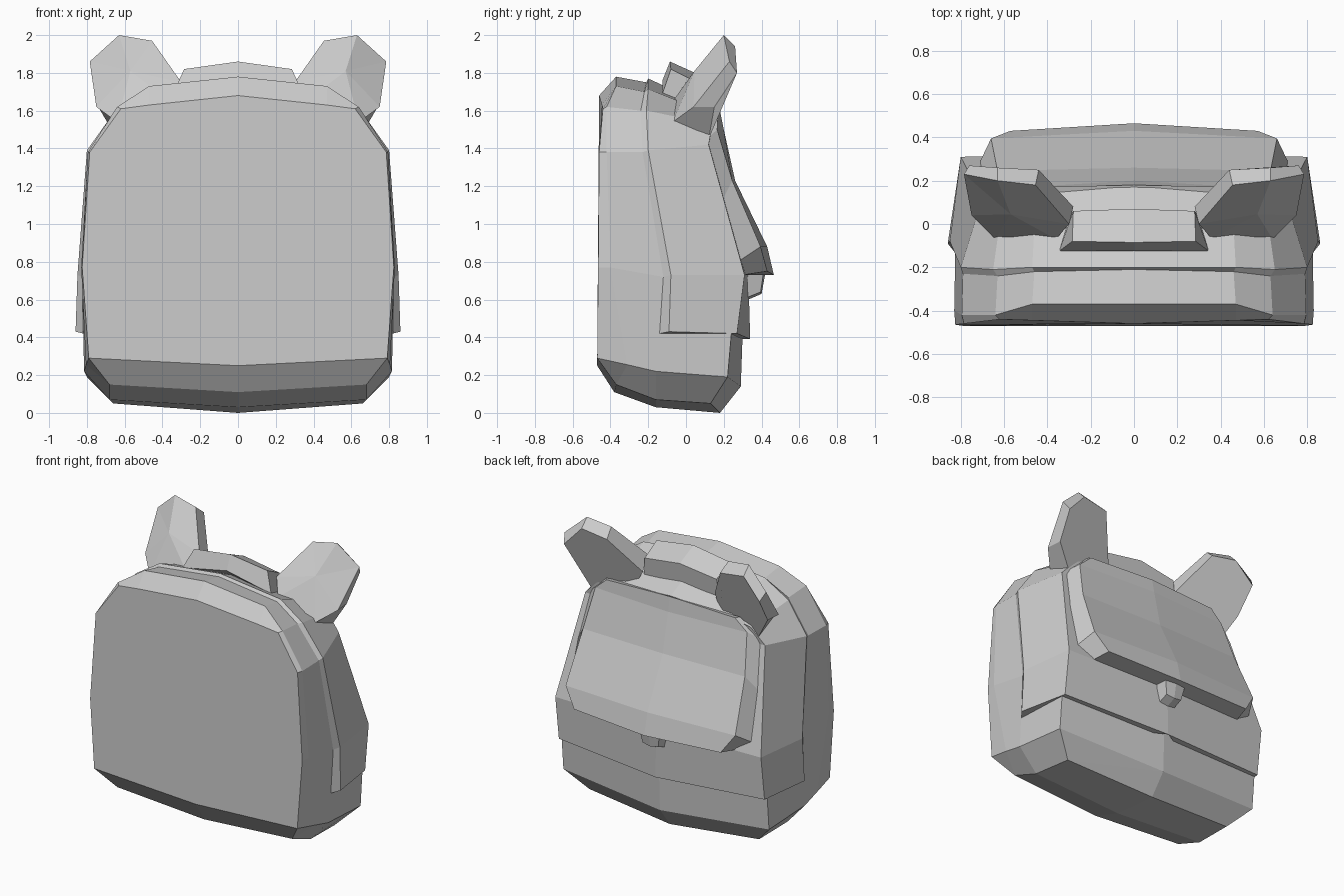
import bpy, bmesh


def loft(name, rings, closed=False, caps=(), end_caps=()):
    """Skin between point rows for the +x half, then mirror across x = 0.
    caps: rows to fill; end_caps: column indices to fill across rows."""
    bm = bmesh.new()
    rows = [[bm.verts.new(p) for p in r] for r in rings]
    n = len(rows[0])
    for a, b in zip(rows, rows[1:]):
        for i in range(n if closed else n - 1):
            j = (i + 1) % n
            bm.faces.new((a[i], a[j], b[j], b[i]))
    for c in caps:
        bm.faces.new(rows[c])
    for c in end_caps:
        bm.faces.new([r[c] for r in rows])
    bmesh.ops.remove_doubles(bm, verts=bm.verts, dist=0.0005)
    bmesh.ops.mirror(bm, geom=bm.verts[:] + bm.edges[:] + bm.faces[:],
                     axis='X', merge_dist=0.0005)
    bmesh.ops.remove_doubles(bm, verts=bm.verts, dist=0.0005)
    bmesh.ops.recalc_face_normals(bm, faces=bm.faces)
    me = bpy.data.meshes.new(name)
    bm.to_mesh(me)
    bm.free()
    ob = bpy.data.objects.new(name, me)
    bpy.context.collection.objects.link(ob)
    return ob


# Main body with chamfered base: rows run bottom centre -> side -> top centre
loft("body", [
    [(0, -.47, .25), (.79, -.47, .29), (.79, -.47, .29), (.825, -.465, .77),
     (.785, -.46, 1.38), (.62, -.44, 1.61), (.47, -.445, 1.63), (0, -.46, 1.68)],
    [(0, -.38, .11), (.68, -.37, .15), (.805, -.31, .255), (.83, -.40, .77),
     (.795, -.42, 1.38), (.64, -.42, 1.62), (.47, -.37, 1.73), (0, -.37, 1.78)],
    [(0, -.16, .03), (.68, -.16, .07), (.815, -.16, .22), (.825, -.12, .72),
     (.79, -.23, 1.38), (.63, -.24, 1.60), (.46, -.22, 1.70), (0, -.21, 1.75)],
    [(0, .18, 0), (.66, .13, .05), (.80, .22, .19), (.80, .24, .42),
     (.68, .10, 1.38), (.58, .10, 1.48), (.44, .10, 1.54), (0, .10, 1.58)],
    [(0, .29, .14)] * 3 + [(0, .30, .42), (0, .10, 1.38), (0, .10, 1.48),
                           (0, .10, 1.54), (0, .10, 1.58)],
], caps=(0,))

# Raised rear shell: rows run lower corner -> top centre
loft("rear_shell", [
    [(.82, -.14, .42), (.825, -.12, .72), (.79, -.23, 1.38),
     (.63, -.24, 1.60), (.46, -.22, 1.70), (0, -.21, 1.75)],
    [(.86, -.09, .43), (.85, -.08, .73), (.80, -.20, 1.39),
     (.65, -.21, 1.60), (.47, -.20, 1.715), (0, -.20, 1.77)],
    [(.80, .27, .42), (.80, .31, .73), (.70, .12, 1.42),
     (.60, .14, 1.53), (.45, .16, 1.57), (0, .17, 1.60)],
    [(0, .34, .39), (0, .33, .73), (0, .14, 1.42),
     (0, .15, 1.52), (0, .16, 1.57), (0, .17, 1.60)],
], end_caps=(0,))

# Overhanging face plate: columns run top -> bottom
loft("face_plate", [
    [(0, .18, 1.60), (0, .20, 1.50), (0, .26, 1.23), (0, .43, .88), (0, .465, .73)],
    [(.50, .17, 1.58), (.59, .165, 1.50), (.63, .245, 1.23), (.66, .395, .88),
     (.57, .43, .75)],
    [(.52, .14, 1.58), (.66, .11, 1.45), (.71, .19, 1.12), (.71, .29, .81),
     (.60, .30, .73)],
    [(0, .14, 1.58), (0, .11, 1.45), (0, .19, 1.12), (0, .29, .81), (0, .32, .73)],
], end_caps=(0, -1))

# Block across the top
loft("top_ridge", [
    [(0, -.125, 1.76), (0, -.085, 1.86), (0, .07, 1.79), (0, .04, 1.60)],
    [(.345, -.125, 1.69), (.285, -.08, 1.82), (.28, .06, 1.75), (.30, .04, 1.56)],
], closed=True, caps=(-1,))

# Pair of tilted ears: back outline, front outline, shallow front peak
loft("ears", [
    [(.28, .08, 1.66), (.44, .25, 1.91), (.63, .26, 1.94), (.76, .27, 1.80),
     (.74, .15, 1.62), (.64, .12, 1.45), (.36, .10, 1.50)],
    [(.30, 0, 1.75), (.455, .18, 1.97), (.63, .20, 2.0), (.785, .23, 1.86),
     (.75, .04, 1.62), (.64, -.07, 1.54), (.36, -.07, 1.65)],
    [(.57, .045, 1.81)] * 7,
], closed=True, caps=(0,))

# Small nub below the face plate
loft("nub", [
    [(0, .30, .74), (0, .42, .74), (0, .40, .63), (0, .33, .60)],
    [(.09, .30, .74), (.08, .41, .74), (.06, .395, .64), (.06, .32, .61)],
], closed=True, caps=(-1,))
